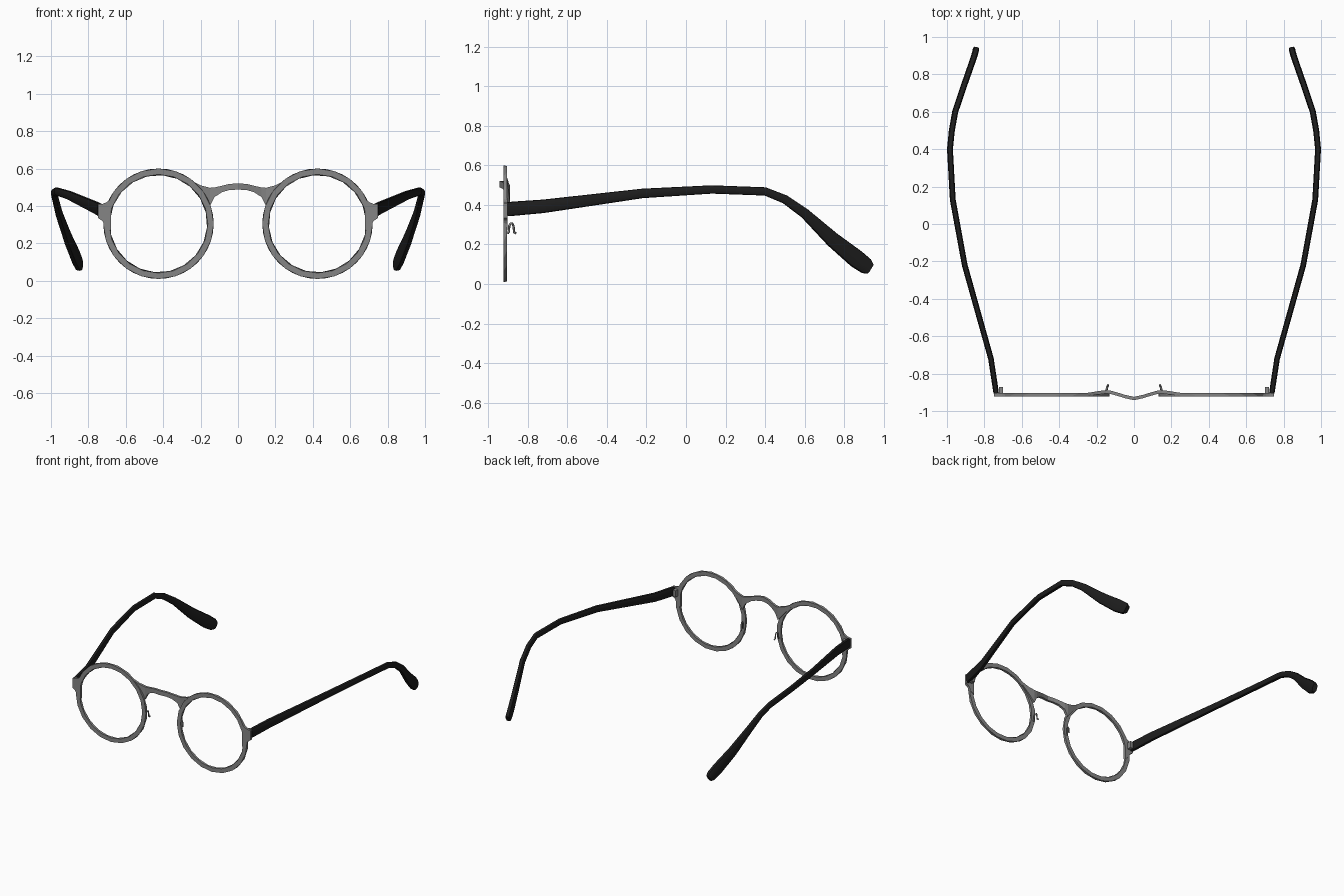
import bpy, bmesh, math
from mathutils import Vector

if "Cube" in bpy.data.objects:
    bpy.data.objects.remove(bpy.data.objects["Cube"])


def material(name, v):
    m = bpy.data.materials.new(name)
    m.diffuse_color = (v, v, v, 1)
    m.use_nodes = True
    m.node_tree.nodes["Principled BSDF"].inputs["Base Color"].default_value = m.diffuse_color
    return m


metal = material("grey metal", 0.235)
black = material("black plastic", 0.012)


def finish(ob, mat, smooth=False):
    """Colour the part and mirror it across x = 0."""
    ob.data.materials.append(mat)
    ob.modifiers.new("mirror", 'MIRROR').use_clip = ob.name == "bridge"
    if smooth:
        bpy.ops.object.select_all(action='DESELECT')
        ob.select_set(True)
        bpy.context.view_layer.objects.active = ob
        bpy.ops.object.shade_smooth_by_angle(angle=math.radians(40))


def loft(name, sections, mat, closed=False, caps=(True, True), smooth=False):
    """Skin a list of equal point loops."""
    bm = bmesh.new()
    rows = [[bm.verts.new(p) for p in s] for s in sections]
    n, k = len(rows), len(rows[0])
    for i in range(n if closed else n - 1):
        a, b = rows[i], rows[(i + 1) % n]
        for j in range(k):
            bm.faces.new((a[j], a[(j + 1) % k], b[(j + 1) % k], b[j]))
    if not closed:
        if caps[0]:
            bm.faces.new(rows[0])
        if caps[1]:
            bm.faces.new(rows[-1])
    bmesh.ops.recalc_face_normals(bm, faces=bm.faces)
    me = bpy.data.meshes.new(name)
    bm.to_mesh(me)
    bm.free()
    ob = bpy.data.objects.new(name, me)
    bpy.context.collection.objects.link(ob)
    finish(ob, mat, smooth)
    return ob


def plate(name, columns, depth, mat, caps=(True, True)):
    """Flat strip from columns of x, y, top z, bottom z."""
    h = depth / 2
    loft(name, [[(x, y - h, t), (x, y + h, t), (x, y + h, b), (x, y - h, b)]
                for x, y, t, b in columns], mat, caps=caps)


# Lens rim: square section, back edge turned half a step against the front
CX, CZ, N = 0.425, 0.305, 20
rim = []
for i in range(N):
    row = []
    for r, y, off in ((0.295, -0.921, 0), (0.264, -0.921, 0),
                      (0.264, -0.904, 0.5), (0.295, -0.904, 0.5)):
        a = 2 * math.pi * (i + off) / N
        row.append((CX + r * math.cos(a), y, CZ + r * math.sin(a)))
    rim.append(row)
loft("lens_rim", rim, metal, closed=True)

# Bridge, bowed forward in the middle and flared into the rims
plate("bridge", [(0, -.933, .521, .488), (.05, -.922, .517, .484),
                 (.085, -.911, .508, .474), (.125, -.900, .499, .448),
                 (.15, -.897, .497, .40), (.20, -.904, .51, .46),
                 (.25, -.912, .535, .515)], 0.018, metal, caps=(False, True))

# End pieces carrying the temples
plate("end_piece", [(.68, -.912, .435, .27), (.707, -.912, .418, .285),
                    (.725, -.912, .411, .32), (.748, -.912, .41, .335)], 0.018, metal)

# Hinge blocks
plate("hinge", [(.70, -.89, .40, .35), (.722, -.89, .40, .35)], 0.035, metal)

# Temples: rounded box section swept along the bent arm (x, y, z, half height)
path = [(.737, -.905, .378, .035), (.742, -.87, .381, .036), (.765, -.72, .393, .034),
        (.905, -.22, .458, .024), (.969, .13, .478, .021), (.984, .40, .468, .021),
        (.974, .50, .428, .022), (.956, .60, .357, .026), (.909, .74, .225, .039),
        (.867, .86, .128, .047), (.85, .912, .09, .042), (.845, .932, .077, .028)]
pts = [Vector(p[:3]) for p in path]


def rounded(v):
    return math.copysign(abs(v) ** 0.65, v)


arm = []
for i, p in enumerate(pts):
    t = (pts[min(i + 1, len(pts) - 1)] - pts[max(i - 1, 0)]).normalized()
    if i == 0:
        t = Vector((0, 1, 0))
    side = t.cross(Vector((0, 0, 1))).normalized()
    up = side.cross(t)
    w = 0.0145 + 0.003 * i / len(pts)
    arm.append([p + side * w * rounded(math.cos(a)) + up * path[i][3] * rounded(math.sin(a))
                for a in (2 * math.pi * k / 12 for k in range(12))])
loft("temple", arm, black, smooth=True)

# Nose pad wires: thin hooks behind the rims
cu = bpy.data.curves.new("nose_wire", 'CURVE')
cu.dimensions = '3D'
cu.bevel_depth = 0.006
cu.bevel_resolution = 0
cu.use_fill_caps = True
wire = [(.15, -.902, .255), (.149, -.895, .265), (.148, -.893, .295), (.146, -.886, .306),
        (.144, -.876, .305), (.143, -.871, .29), (.142, -.869, .262), (.138, -.859, .256)]
sp = cu.splines.new('POLY')
sp.points.add(len(wire) - 1)
for q, p in zip(sp.points, wire):
    q.co = (*p, 1)
ob = bpy.data.objects.new("nose_wire", cu)
bpy.context.collection.objects.link(ob)
finish(ob, metal)
